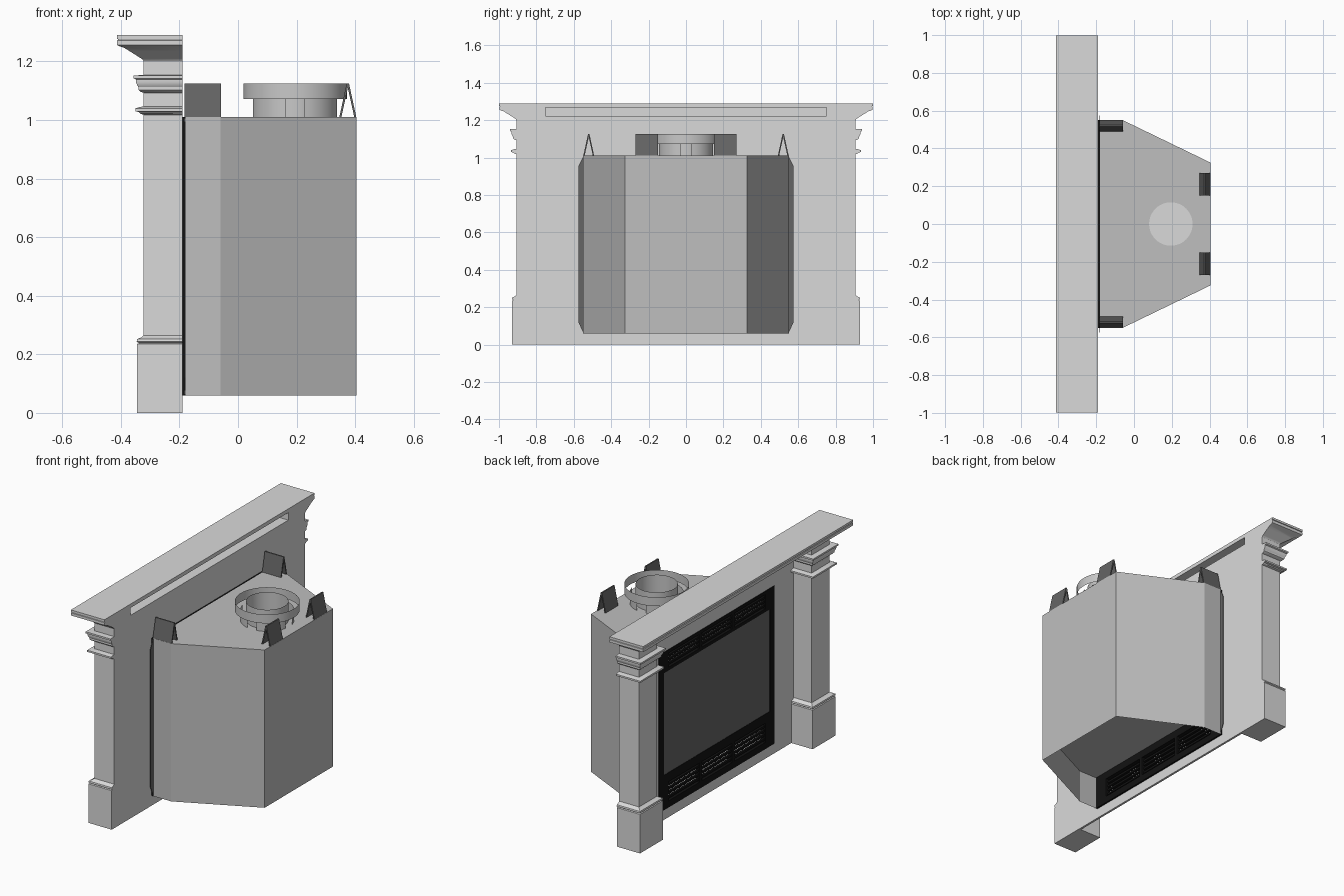
import bpy, bmesh, math
from mathutils import Vector

if "Cube" in bpy.data.objects:
    bpy.data.objects.remove(bpy.data.objects["Cube"])


def material(name, r, g, b):
    m = bpy.data.materials.new(name)
    m.diffuse_color = (r, g, b, 1)
    m.use_nodes = True
    m.node_tree.nodes["Principled BSDF"].inputs["Base Color"].default_value = m.diffuse_color
    return m


WHITE = material("mantel_white", 0.70, 0.70, 0.70)
STEEL = material("box_grey", 0.52, 0.52, 0.52)
VENT = material("vent_grey", 0.58, 0.58, 0.58)
DARK = material("dark_grey", 0.13, 0.13, 0.13)
BLACK = material("black", 0.006, 0.006, 0.006)
BACK = -0.19  # wall-side plane of the mantel


def finish(name, bm, mat, smooth=False):
    bmesh.ops.recalc_face_normals(bm, faces=bm.faces)
    me = bpy.data.meshes.new(name)
    bm.to_mesh(me)
    bm.free()
    me.materials.append(mat)
    ob = bpy.data.objects.new(name, me)
    bpy.context.collection.objects.link(ob)
    bpy.ops.object.select_all(action='DESELECT')
    bpy.context.view_layer.objects.active = ob
    ob.select_set(True)
    if smooth:
        bpy.ops.object.shade_smooth_by_angle(angle=math.radians(30))
    return ob


def add_box(bm, lo, hi):
    v = bmesh.ops.create_cube(bm, size=1)["verts"]
    for p in v:
        p.co = [(a + b) / 2 + c * (b - a) for a, b, c in zip(lo, hi, p.co)]


def boxes(name, spans, mat):
    bm = bmesh.new()
    for x0, x1, y0, y1, z0, z1 in spans:
        add_box(bm, (x0, y0, z0), (x1, y1, z1))
    return finish(name, bm, mat)


def prism(name, pts, vec, mat):
    bm = bmesh.new()
    f = bm.faces.new([bm.verts.new(p) for p in pts])
    r = bmesh.ops.extrude_face_region(bm, geom=[f], use_keep_orig=True)
    for e in r["geom"]:
        if isinstance(e, bmesh.types.BMVert):
            e.co += Vector(vec)
    return finish(name, bm, mat)


def moulded(name, xf, y0, y1, profile):
    """Stack of rectangles against the wall, each grown by an offset."""
    bm = bmesh.new()
    rings = []
    for z, o in profile:
        rings.append([bm.verts.new(p) for p in (
            (BACK, y0 - o, z), (xf - o, y0 - o, z), (xf - o, y1 + o, z), (BACK, y1 + o, z))])
    for a, b in zip(rings, rings[1:]):
        for i in range(4):
            j = (i + 1) % 4
            bm.faces.new((a[i], a[j], b[j], b[i]))
    bm.faces.new(rings[0])
    bm.faces.new(rings[-1])
    return finish(name, bm, WHITE, True)


# pilasters with plinth, necking and capital mouldings
pilaster = [(0, .023), (.235, .023), (.238, .016), (.243, .024), (.252, .022), (.258, .008), (.265, 0),
            (1.018, 0), (1.022, .012), (1.027, .016), (1.030, .028), (1.040, .028), (1.045, .012), (1.046, 0),
            (1.093, 0), (1.097, .012), (1.103, .018), (1.112, .018), (1.118, .022), (1.128, .026),
            (1.138, .026), (1.142, .034), (1.152, .034), (1.154, 0), (1.21, 0)]
for side, (a, b) in {"right": (.735, .907), "left": (-.907, -.735)}.items():
    moulded("pilaster_" + side, -.322, a, b, pilaster)

# cornice and shelf, with a long slot cut in the wall side
cove = [(1.25 - .042 * math.cos(t), .072 - .067 * math.cos(math.pi / 2 - math.pi / 2 + t) * 1.0)
        for t in (0, .3, .6, .9, 1.2, 1.5)]
cornice = moulded("cornice", -.322, -.907, .907,
                  [(1.2, 0)] + cove + [(1.252, .083), (1.256, .091), (1.272, .091),
                                       (1.273, .087), (1.276, .087), (1.277, .092), (1.29, .092)])
cutter = boxes("slot_cutter", [(-.29, -.1, -.75, .75, 1.222, 1.267)], WHITE)
cutter.hide_render = True
mod = cornice.modifiers.new("slot", 'BOOLEAN')
mod.object = cutter
mod.operation = 'DIFFERENCE'
mod.solver = 'EXACT'
bpy.context.view_layer.objects.active = cornice
bpy.ops.object.modifier_apply(modifier="slot")
bpy.data.objects.remove(cutter)

# thin wall panel around the firebox opening
boxes("surround_panel", [
    (-.203, BACK, -.907, -.55, 0, 1.21), (-.203, BACK, .55, .907, 0, 1.21),
    (-.203, BACK, -.55, .55, 0, .06), (-.203, BACK, -.55, .55, 1.01, 1.21)], WHITE)

# sheet-metal firebox: open below, raised floor inside
plan = [(-.18, -.55), (-.06, -.55), (.405, -.325), (.405, .325), (-.06, .55), (-.18, .55)]
bm = bmesh.new()
lo, mid, hi = [[bm.verts.new((x, y, z)) for x, y in plan] for z in (.06, .26, 1.01)]
for a, b in ((lo, mid), (mid, hi)):
    for i in range(5):
        bm.faces.new((a[i], a[i + 1], b[i + 1], b[i]))
bm.faces.new(mid)
bm.faces.new(hi)
finish("firebox", bm, STEEL)

# side nailing fins
for s, n in ((1, "right"), (-1, "left")):
    prism("nailing_fin_" + n, [(-.182, s * y, z) for y, z in
                               ((.548, .06), (.575, .12), (.575, .955), (.548, 1.01))], (.003, 0, 0), DARK)

# black front frame with louvred grilles above and below the glass
F0, F1 = -.206, -.18
spans = [(F0, F1, .505, .55, .06, 1.01), (F0, F1, -.55, -.505, .06, 1.01)]


def grille(z0, z1, s0, s1, slots):
    spans.append((F0, F1, -.505, .505, z0, s0))
    spans.append((F0, F1, -.505, .505, s1, z1))
    for y in (-.4825, -.155, .155, .4825):
        w = .0225 if abs(y) > .3 else .012
        spans.append((F0, F1, y - w, y + w, s0, s1))
    pitch = (s1 - s0) / (slots - .5)
    for i in range(1, slots):
        z = s0 + i * pitch
        spans.append((F0 + .002, F1 - .01, -.46, .46, z - pitch * .5, z))


grille(.06, .27, .10, .215, 5)
grille(.885, 1.01, .905, .99, 4)
boxes("front_frame", spans, BLACK)
boxes("glass", [(-.204, -.196, -.505, .505, .27, .885)], DARK)

# folded standoff brackets on top
tent = [(-.029, 0), (-.004, .115), (.004, .115), (.029, 0), (.022, 0), (0, .1), (-.022, 0)]
for s, n in ((1, "right"), (-1, "left")):
    prism("front_standoff_" + n, [(-.183, s * .52 + u, 1.01 + v) for u, v in tent], (.125, 0, 0), DARK)
    prism("rear_standoff_" + n, [(.375 + u, s * .21 - .06, 1.01 + v) for u, v in tent], (0, .12, 0), DARK)


# vent collar: outer ring, inner pipe, feet
def tube(name, r, z0, z1, arcs, n):
    bm = bmesh.new()
    for a0, a1 in arcs:
        prev = None
        for i in range(n + 1):
            t = math.radians(a0 + (a1 - a0) * i / n)
            x, y = .195 + r * math.cos(t), r * math.sin(t)
            cur = (bm.verts.new((x, y, z0)), bm.verts.new((x, y, z1)))
            if prev:
                bm.faces.new((prev[0], cur[0], cur[1], prev[1]))
            prev = cur
    bmesh.ops.remove_doubles(bm, verts=bm.verts, dist=1e-5)
    return finish(name, bm, VENT, True)


tube("vent_outer_ring", .177, 1.072, 1.125, [(0, 360)], 48)
tube("vent_inner_pipe", .115, 1.01, 1.125, [(0, 360)], 48)
tube("vent_feet", .147, 1.01, 1.075, [(a - 33, a + 33) for a in (45, 135, 225, 315)], 10)
bm = bmesh.new()
bmesh.ops.create_circle(bm, cap_ends=True, radius=.115, segments=48)
bmesh.ops.translate(bm, verts=bm.verts, vec=(.195, 0, 1.014))
finish("vent_opening", bm, WHITE)
